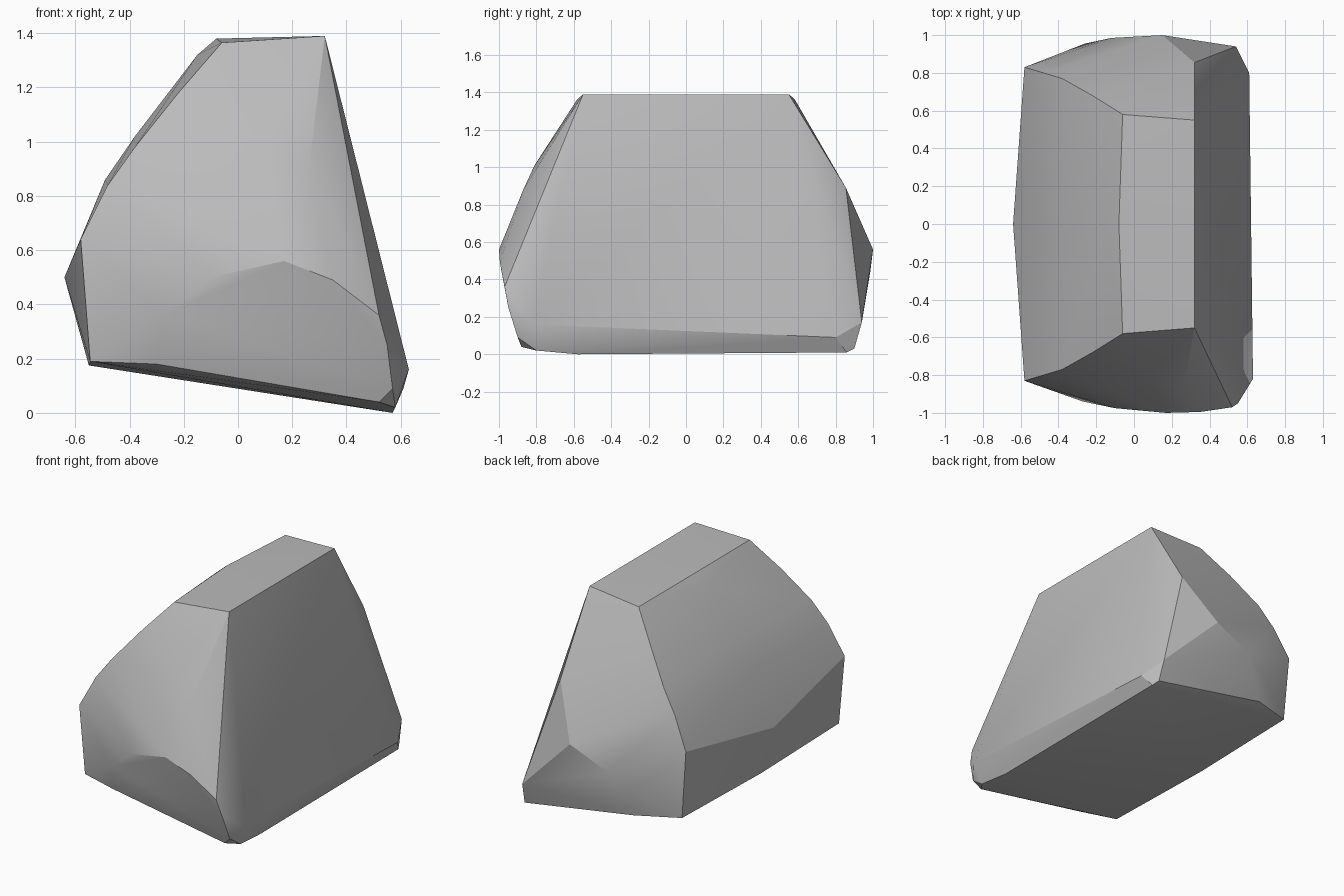
import bpy
import bmesh
import math

# Remove the default object only
default_cube = bpy.data.objects.get("Cube")
if default_cube:
    bpy.data.objects.remove(default_cube, do_unlink=True)


def make_material(name, colour):
    """Create one flat, matte colour."""
    material = bpy.data.materials.new(name)
    material.use_nodes = True
    material.diffuse_color = colour
    shader = material.node_tree.nodes["Principled BSDF"]
    shader.inputs["Base Color"].default_value = colour
    shader.inputs["Roughness"].default_value = 0.8
    return material


def mirrored(points):
    """Repeat points on the front and back halves."""
    return [(x, side * y, z) for x, y, z in points for side in (-1, 1)]


def build_hull(name, points, material):
    """Wrap corner points in a convex solid with softened shallow creases."""
    bm = bmesh.new()
    for point in points:
        bm.verts.new(point)
    hull = bmesh.ops.convex_hull(bm, input=bm.verts[:])
    loose = set(hull["geom_interior"]) | set(hull["geom_unused"])
    loose_verts = [item for item in loose if isinstance(item, bmesh.types.BMVert)]
    bmesh.ops.delete(bm, geom=loose_verts, context="VERTS")
    bmesh.ops.dissolve_limit(bm, angle_limit=math.radians(1),
                             verts=bm.verts[:], edges=bm.edges[:])
    bmesh.ops.recalc_face_normals(bm, faces=bm.faces[:])
    mesh = bpy.data.meshes.new(name)
    bm.to_mesh(mesh)
    bm.free()
    mesh.materials.append(material)
    obj = bpy.data.objects.new(name, mesh)
    bpy.context.collection.objects.link(obj)
    bpy.ops.object.select_all(action="DESELECT")
    obj.select_set(True)
    bpy.context.view_layer.objects.active = obj
    bpy.ops.object.shade_smooth_by_angle(angle=math.radians(22))
    return obj


# Flat crown and the curved shoulder running down the right side
shoulder = mirrored([
    (0.32, 0.55, 1.39), (-0.06, 0.58, 1.365), (-0.22, 0.68, 1.18),
    (-0.38, 0.77, 0.98), (-0.48, 0.80, 0.84), (-0.58, 0.83, 0.64),
    (-0.545, 0.82, 0.19),
])

# Bulge along the middle of the shoulder
spine = [
    (-0.08, 0, 1.38), (-0.15, 0, 1.32), (-0.38, 0, 1.02),
    (-0.49, 0, 0.86), (-0.64, 0, 0.50), (-0.55, 0, 0.175),
]

# Rounded ridge and chipped corner on the front end
front_end = [
    (0.26, -0.87, 0.88), (0.10, -0.81, 1.01),
    (-0.27, -0.94, 0.36), (-0.10, -0.975, 0.50), (0.17, -1, 0.56),
    (0.35, -0.995, 0.49), (0.52, -0.97, 0.36), (0.55, -0.95, 0.25),
    (0.63, -0.82, 0.16), (0.57, -0.90, 0.09), (0.52, -0.88, 0.04),
    (-0.30, -0.88, 0.18), (0.58, -0.80, 0.02), (0.57, -0.58, 0),
]

# Pointed facets on the back end
back_end = [
    (0.32, 0.855, 0.89), (0.15, 1, 0.56), (-0.12, 0.985, 0.44),
    (-0.26, 0.955, 0.34), (-0.26, 0.92, 0.17), (0.54, 0.94, 0.17),
    (0.61, 0.80, 0.09), (0.55, 0.90, 0.03), (0.57, 0.86, 0.01),
]

stone_grey = make_material("stone grey", (0.5, 0.5, 0.5, 1))
build_hull("boulder", shoulder + spine + front_end + back_end, stone_grey)
